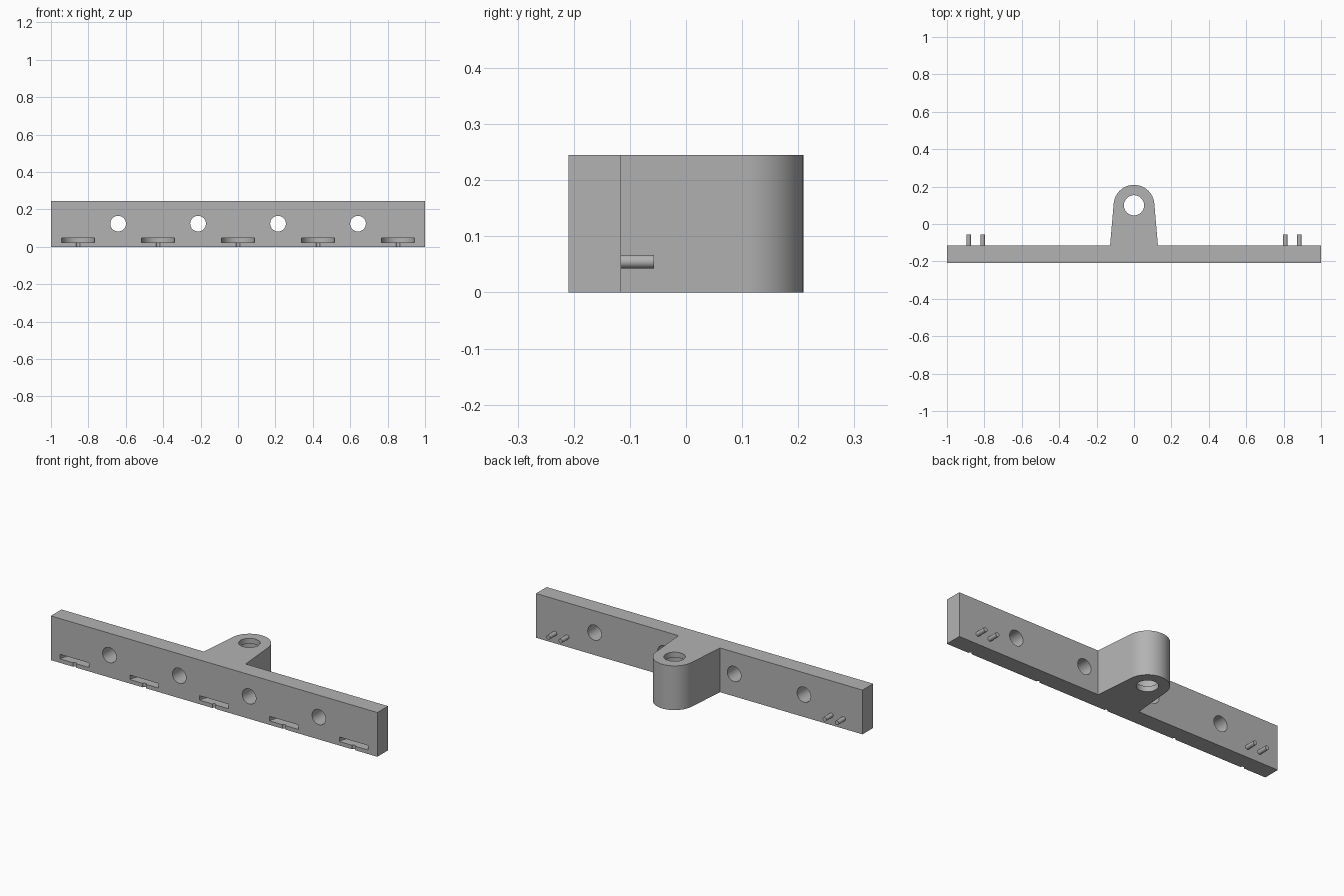
import bpy, bmesh, math
from mathutils import Matrix, Vector

if "Cube" in bpy.data.objects:
    bpy.data.objects.remove(bpy.data.objects["Cube"], do_unlink=True)

FRONT, BACK, HEIGHT = -0.209, -0.116, 0.245
LUG_Y, LUG_R = 0.1, 0.109

grey = bpy.data.materials.new("plain grey")
grey.use_nodes = True
grey.diffuse_color = (0.45, 0.45, 0.45, 1)
grey.node_tree.nodes["Principled BSDF"].inputs["Base Color"].default_value = (0.45, 0.45, 0.45, 1)


def make(name, bm):
    bmesh.ops.recalc_face_normals(bm, faces=bm.faces)
    mesh = bpy.data.meshes.new(name)
    bm.to_mesh(mesh)
    bm.free()
    mesh.materials.append(grey)
    obj = bpy.data.objects.new(name, mesh)
    bpy.context.collection.objects.link(obj)
    return obj


def cylinder(name, start, end, radius, sides=32):
    a, b = Vector(start), Vector(end)
    turn = (b - a).to_track_quat('Z', 'Y').to_matrix().to_4x4()
    bm = bmesh.new()
    bmesh.ops.create_cone(bm, cap_ends=True, segments=sides, radius1=radius, radius2=radius,
                          depth=(b - a).length, matrix=Matrix.Translation((a + b) / 2) @ turn)
    return make(name, bm)


def cut(target, cutter):
    cutter.hide_render = True
    cutter.hide_set(True)
    mod = target.modifiers.new(cutter.name, 'BOOLEAN')
    mod.operation, mod.solver, mod.object = 'DIFFERENCE', 'EXACT', cutter


# Bar and rounded lug share one outline, extruded upwards
outline = [(-1, FRONT), (1, FRONT), (1, BACK), (0.128, BACK)]
for i in range(41):
    a = math.radians(4 + 172 * i / 40)
    outline.append((LUG_R * math.cos(a), LUG_Y + LUG_R * math.sin(a)))
outline += [(-0.128, BACK), (-1, BACK)]
bm = bmesh.new()
base = bm.faces.new([bm.verts.new((x, y, 0)) for x, y in outline])
top = bmesh.ops.extrude_face_region(bm, geom=[base])["geom"]
bmesh.ops.translate(bm, vec=(0, 0, HEIGHT), verts=[v for v in top if isinstance(v, bmesh.types.BMVert)])
body = make("mounting_bar", bm)

# Lug bore, wider inside than at its two lips
cut(body, cylinder("lug_bore_cutter", (0, LUG_Y, -0.1), (0, LUG_Y, 0.35), 0.054, 48))
cut(body, cylinder("lug_cavity_cutter", (0, LUG_Y, 0.03), (0, LUG_Y, HEIGHT - 0.03), 0.075, 48))

# Bolt holes through the bar
for i in range(4):
    x = -0.641 + 0.4275 * i
    cut(body, cylinder(f"bolt_hole_cutter_{i}", (x, -0.3, 0.124), (x, -0.05, 0.124), 0.042))

# Five T-shaped pockets: a flat round head with a stem open to the underside
for i in range(5):
    x = -0.855 + 0.4275 * i
    cut(body, cylinder(f"pocket_head_cutter_{i}", (x, FRONT, 0.022), (x, FRONT, 0.047), 0.088))
    cut(body, cylinder(f"pocket_stem_cutter_{i}", (x, FRONT, -0.02), (x, FRONT, 0.035), 0.01, 16))

# Pairs of locating pins on the back
parts = [body]
for side, label in ((1, "left"), (-1, "right")):
    for x, place in ((0.809, "inner"), (0.884, "outer")):
        parts.append(cylinder(f"{label}_{place}_pin", (side * x, BACK - 0.002, 0.055),
                              (side * x, -0.057, 0.055), 0.012, 24))

# Apply the cuts, then shade
bpy.context.view_layer.update()
graph = bpy.context.evaluated_depsgraph_get()
mesh = bpy.data.meshes.new_from_object(body.evaluated_get(graph))
body.modifiers.clear()
body.data = mesh
for obj in list(bpy.context.collection.objects):
    if "cutter" in obj.name:
        bpy.data.objects.remove(obj, do_unlink=True)
bpy.ops.object.select_all(action='DESELECT')
for obj in parts:
    obj.select_set(True)
bpy.context.view_layer.objects.active = body
bpy.ops.object.shade_smooth_by_angle(angle=math.radians(30))
